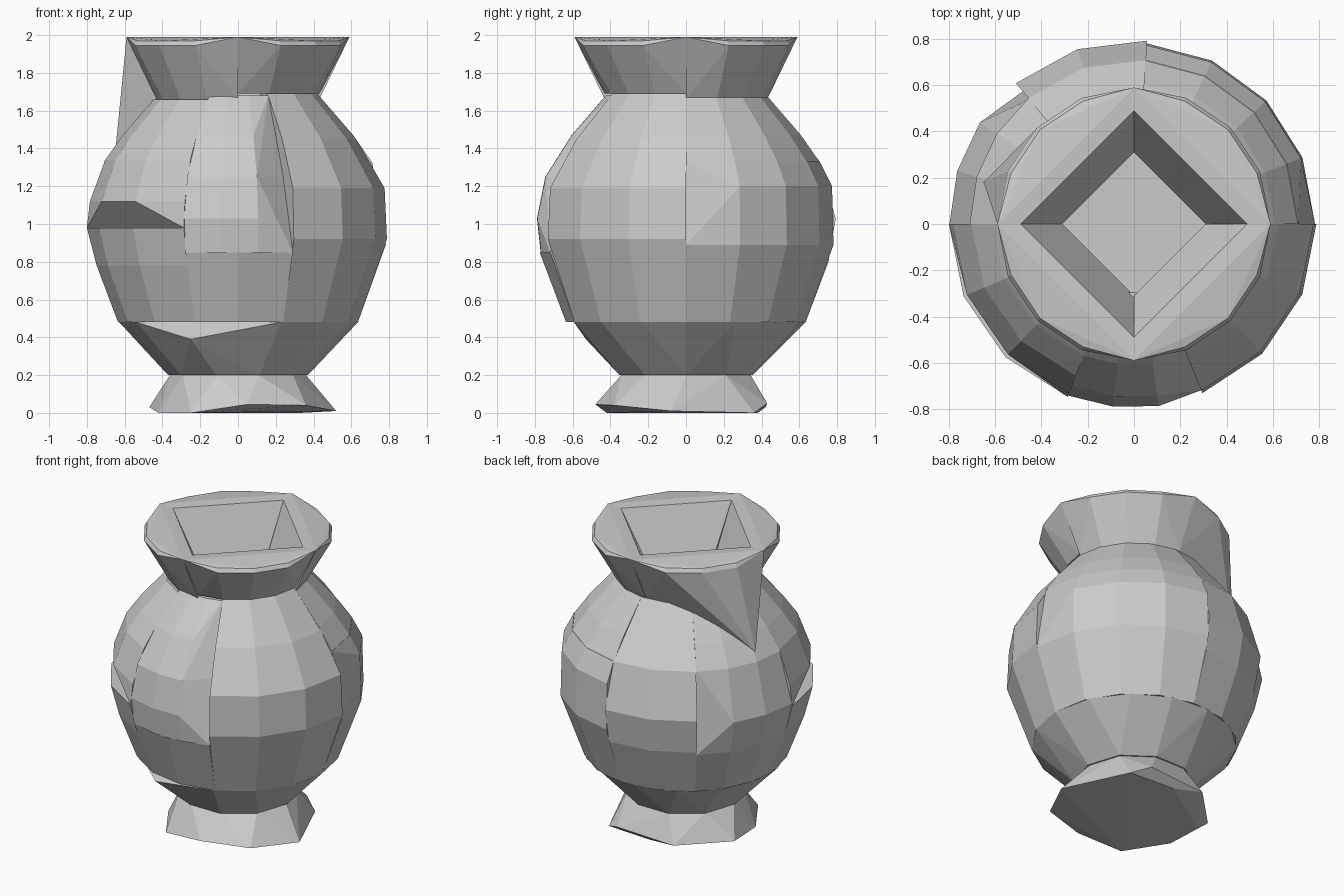
import bpy, bmesh
from math import sin, cos, radians

if "Cube" in bpy.data.objects:
    bpy.data.objects.remove(bpy.data.objects["Cube"])

# Outer silhouette of the belly: (height, radius)
BELLY = [(0.48, 0.635), (0.85, 0.775), (0.98, 0.80), (1.2, 0.775),
         (1.33, 0.71), (1.47, 0.61), (1.69, 0.42)]


def belly_radius(z):
    for (z0, r0), (z1, r1) in zip(BELLY, BELLY[1:]):
        if z <= z1:
            return r0 + (r1 - r0) * (z - z0) / (z1 - z0)
    return BELLY[-1][1]


def polar(angle, r, z):
    return (r * cos(radians(angle)), r * sin(radians(angle)), z)


def hull(name, points):
    bm = bmesh.new()
    for p in points:
        bm.verts.new(p)
    res = bmesh.ops.convex_hull(bm, input=bm.verts[:])
    junk = {v for v in res["geom_interior"] + res["geom_unused"]
            if isinstance(v, bmesh.types.BMVert)}
    bmesh.ops.delete(bm, geom=list(junk), context='VERTS')
    bmesh.ops.dissolve_limit(bm, angle_limit=0.02, verts=bm.verts[:], edges=bm.edges[:])
    bmesh.ops.recalc_face_normals(bm, faces=bm.faces[:])
    mesh = bpy.data.meshes.new(name)
    bm.to_mesh(mesh)
    bm.free()
    ob = bpy.data.objects.new(name, mesh)
    bpy.context.collection.objects.link(ob)


def belly_piece(name, a0, a1, columns, heights, skip=(), extra=()):
    """Convex wall panel between two angles; skip drops (column, row) points."""
    pts = list(extra)
    for c in range(columns + 1):
        a = a0 + (a1 - a0) * c / columns
        for k, z in enumerate(heights):
            if (c, k) not in skip:
                pts.append(polar(a, belly_radius(z), z))
            if c in (0, columns):
                pts.append(polar(a, belly_radius(z) - 0.11, z))
    hull(name, pts)


# Foot: flared irregular octagon
foot = [(0.52, -0.08, 0.01), (0.33, 0.36, 0), (0.22, 0.43, 0.05), (-0.2, 0.42, 0.03),
        (-0.47, 0.15, 0.03), (-0.42, -0.15, 0), (-0.25, -0.42, 0), (0.05, -0.48, 0.045),
        (0.36, -0.38, 0.04), (-0.42, 0.1, 0), (0, 0.38, 0)]
hull("foot", foot + [polar(a, 0.36, 0.2) for a in range(0, 360, 36)])

# Lower bowl with one chipped rim point at the front
bowl = [polar(a, 0.37, 0.2) for a in range(0, 360, 36)]
bowl += [polar(a, 0.635, 0.48) for a in (0, 24, 48, 72, 96, 120, 144, 168, 188, 212, 291, 315, 338)]
hull("lower_bowl", bowl + [(-0.25, -0.53, 0.39)])

# Belly wall panels
belly_piece("front_upper_panel", 249, 292, 3, (0.85, 1.03, 1.25, 1.47, 1.68),
            skip={(3, 1), (3, 2), (3, 3)})
belly_piece("front_lower_panel", 249, 292, 2, (0.48, 0.66, 0.85))
belly_piece("front_right_panel", 292, 360, 3, (0.48, 0.92, 1.19, 1.45, 1.69))
belly_piece("front_left_upper_panel", 180, 249, 3, (0.98, 1.12, 1.34, 1.47, 1.66),
            skip={(1, 0), (2, 0)})
belly_piece("front_left_lower_panel", 180, 249, 3, (0.48, 0.78, 0.98))
belly_piece("back_right_upper_panel", 0, 86, 4, (1.32, 1.47, 1.67))
belly_piece("back_right_lower_panel", 0, 86, 4, (0.48, 0.89, 1.2, 1.33), skip={(0, 2)})
belly_piece("back_panel", 86, 130, 2, (0.48, 0.8, 1.03, 1.33, 1.67))
belly_piece("back_left_panel", 130, 180, 3, (0.48, 0.78, 1.0, 1.34), skip={(0, 2)})
belly_piece("back_left_shoulder", 130, 180, 3, (1.33, 1.47, 1.66))


# Flared neck: four convex quarters whose inner sides form a diamond opening
def neck_quarter(name, start, base, extra=()):
    pts = list(extra)
    for a in (start, start + 90):
        pts += [polar(a, 0.49, 1.985), polar(a, 0.31, base)]
    for k in range(5):
        a = start + 22.5 * k
        pts += [polar(a, 0.43, base), polar(a, 0.59, 1.99 if k % 4 == 0 else 1.945),
                polar(a, 0.575, 1.97)]
    hull(name, pts)


neck_quarter("neck_back_right", 0, 1.66)
neck_quarter("neck_back_left", 90, 1.67, [(-0.65, 0.18, 1.38)])
neck_quarter("neck_front_left", 180, 1.66)
neck_quarter("neck_front_right", 270, 1.69)
